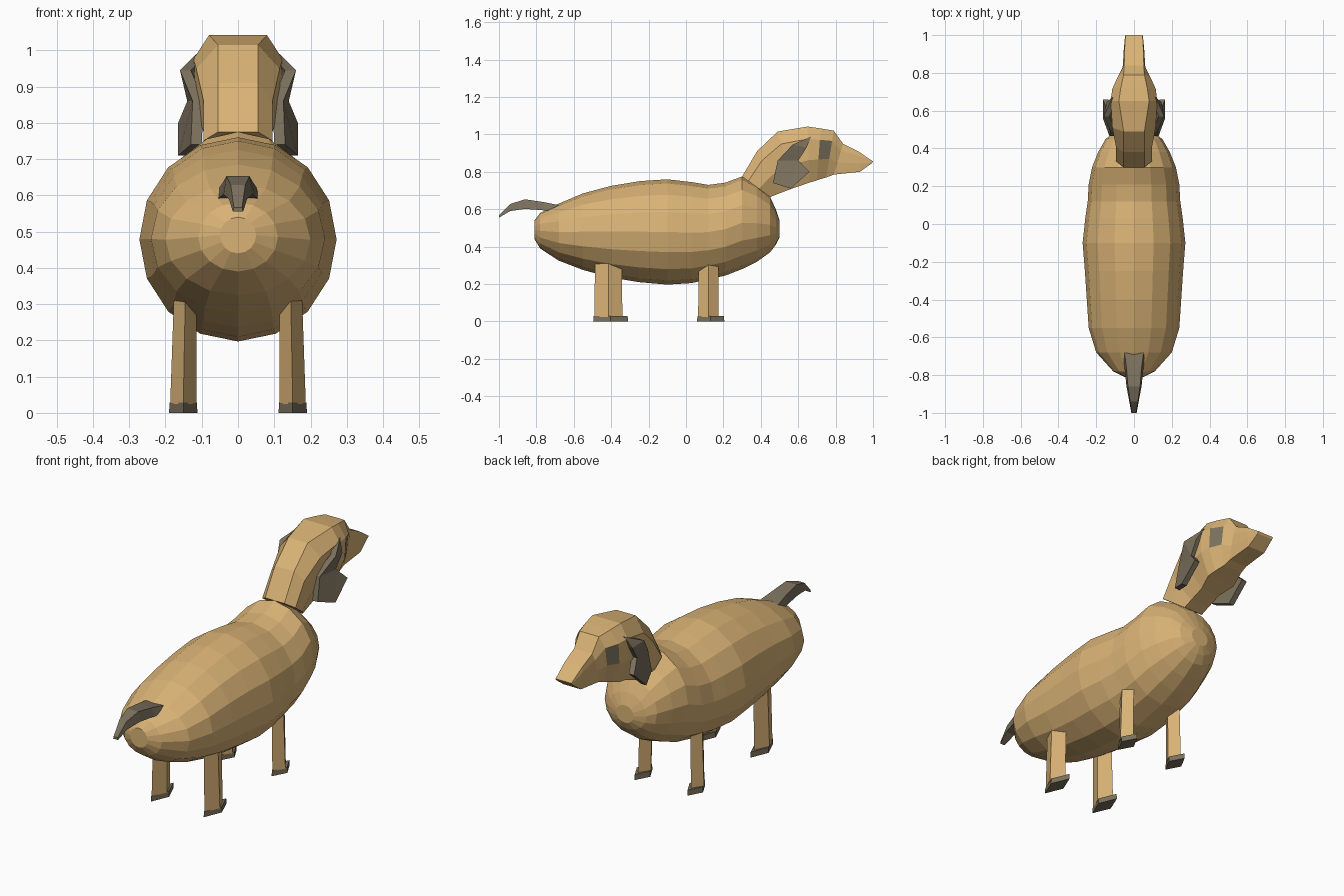
import bpy
import bmesh
from math import cos, sin, pi
from mathutils import Vector

cube = bpy.data.objects.get("Cube")
if cube:
    bpy.data.objects.remove(cube)


def material(name, colour):
    m = bpy.data.materials.new(name)
    m.use_nodes = True
    m.diffuse_color = (*colour, 1)
    bsdf = next(n for n in m.node_tree.nodes if n.type == 'BSDF_PRINCIPLED')
    bsdf.inputs["Base Color"].default_value = (*colour, 1)
    bsdf.inputs["Roughness"].default_value = 0.8
    return m


TAN = material("tan coat", (0.70, 0.45, 0.18))
GREY = material("dark grey brown", (0.20, 0.165, 0.11))


def finish(name, bm, mats):
    bmesh.ops.recalc_face_normals(bm, faces=bm.faces)
    mesh = bpy.data.meshes.new(name)
    bm.to_mesh(mesh)
    bm.free()
    for m in mats:
        mesh.materials.append(m)
    ob = bpy.data.objects.new(name, mesh)
    bpy.context.collection.objects.link(ob)
    return ob


def loft(name, rings, mats, painted=()):
    """Skin closed rings of points; painted (ring, side) faces use the second material."""
    bm = bmesh.new()
    loops = [[bm.verts.new(p) for p in ring] for ring in rings]
    n = len(loops[0])
    for r, (a, b) in enumerate(zip(loops, loops[1:])):
        for i in range(n):
            j = (i + 1) % n
            f = bm.faces.new((a[i], a[j], b[j], b[i]))
            f.material_index = int((r, i) in painted)
    bm.faces.new(loops[0])
    bm.faces.new(loops[-1])
    return finish(name, bm, mats)


# Body: elliptical rings along y as (y, bottom, top, half width)
stations = [(-.81, .44, .54, .05), (-.78, .39, .58, .11), (-.68, .325, .63, .20),
            (-.55, .275, .685, .24), (-.4, .235, .725, .25), (-.25, .21, .75, .26),
            (-.1, .197, .76, .272), (.03, .205, .745, .258), (.12, .225, .73, .245),
            (.21, .245, .742, .24), (.3, .28, .775, .222), (.38, .32, .73, .19),
            (.45, .37, .665, .15), (.48, .41, .60, .11), (.5, .45, .54, .05)]
SIDES = 16
body_rings = []
for y, lo, hi, w in stations:
    body_rings.append([(w * cos(2 * pi * k / SIDES), y,
                        (lo + hi) / 2 + (hi - lo) / 2 * sin(2 * pi * k / SIDES))
                       for k in range(SIDES)])
loft("body", body_rings, [TAN])

# Neck and head: slanted octagons as (top y, top z, bottom y, bottom z, top half width, side half width)
sections = [(.30, .775, .45, .665, .055, .095), (.38, .91, .50, .685, .055, .095),
            (.49, 1.015, .58, .715, .055, .115), (.65, 1.042, .66, .742, .08, .123),
            (.72, 1.032, .70, .755, .07, .115), (.79, 1.02, .75, .77, .055, .085),
            (.84, .95, .79, .785, .052, .06), (.92, .91, .93, .80, .05, .054),
            (1.0, .856, .994, .846, .045, .047)]
head_rings = []
for ty, tz, by, bz, wt, ws in sections:
    top, low = Vector((0, ty, tz)), Vector((0, by, bz))
    half = [(wt, 1), (ws, .78), (ws, .4), (wt, 0)]
    right = [low.lerp(top, t) + Vector((w, 0, 0)) for w, t in half]
    left = [low.lerp(top, t) - Vector((w, 0, 0)) for w, t in reversed(half)]
    head_rings.append(right + left)
# Eyes are the painted side panels just ahead of the ears
loft("head", head_rings, [TAN, GREY], {(4, 1), (4, 5)})

# Tail: rectangular rings as (y, bottom, top, half width)
tail = [(-.67, .585, .62, .065), (-.76, .594, .638, .05), (-.86, .602, .653, .04),
        (-.94, .59, .628, .025), (-1.0, .555, .567, .014)]
loft("tail", [[(-w, y, lo), (w, y, lo), (w * .8, y, hi), (-w * .8, y, hi)]
              for y, lo, hi, w in tail], [GREY])

# Ears: folded flaps with thickness
flap = [(.115, .67, .99), (.16, .57, .945), (.125, .49, .86), (.13, .465, .74),
        (.165, .56, .71), (.165, .66, .80), (.14, .60, .86), (.145, .645, .93)]


def diamond(x, y, rx, ry, z):
    return [(x + rx, y, z), (x, y + ry, z), (x - rx, y, z), (x, y - ry, z)]


for side, label in ((1, "left"), (-1, "right")):
    bm = bmesh.new()
    outer = [bm.verts.new((side * x, y, z)) for x, y, z in flap]
    inner = [bm.verts.new((side * (x - .03), y, z)) for x, y, z in flap]
    bridge = ((0, 1, 7), (1, 6, 7), (1, 2, 6), (2, 3, 4, 6), (4, 5, 6))
    for idx in bridge:
        bm.faces.new([outer[i] for i in idx])
        bm.faces.new([inner[i] for i in reversed(idx)])
    for i in range(len(flap)):
        j = (i + 1) % len(flap)
        bm.faces.new((outer[i], outer[j], inner[j], inner[i]))
    finish(label + "_ear", bm, [GREY])

    # Legs with diamond sections, each standing on a slightly longer hoof
    for end, y, ry in (("back", -.415, .075), ("front", .12, .055)):
        x = side * .151
        loft(f"{label}_{end}_leg",
             [diamond(x, y, .036, ry, .025),
              diamond(side * .145, y, .031, ry * .95, .34)], [TAN])
        loft(f"{label}_{end}_hoof",
             [diamond(x, y + .012, .039, ry + .018, 0),
              diamond(x, y + .012, .038, ry + .016, .028)], [GREY])
